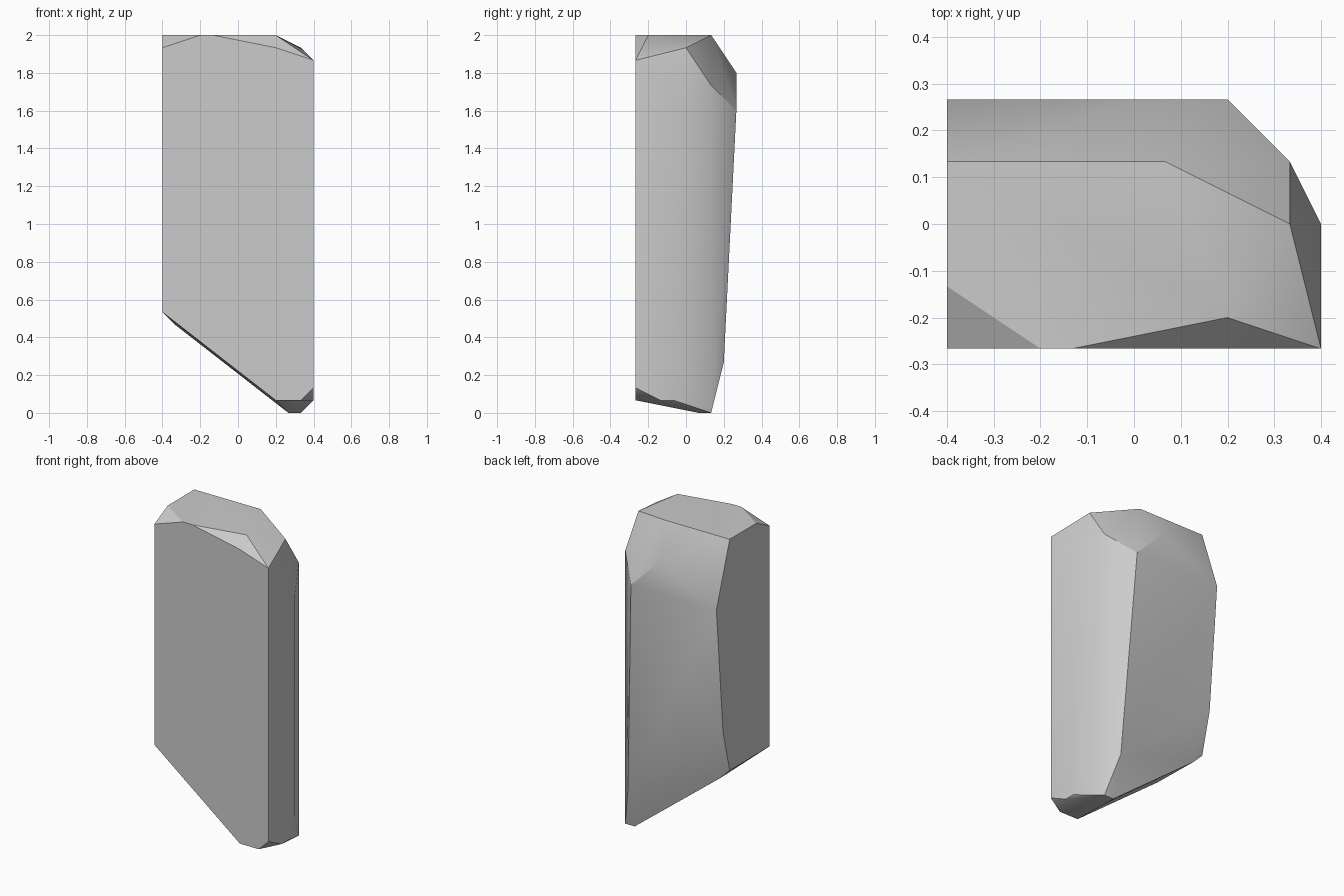
import bpy, bmesh, math
from mathutils import Vector

cube = bpy.data.objects.get("Cube")
if cube:
    bpy.data.objects.remove(cube, do_unlink=True)

U = 1 / 15  # modelling grid step

stone = bpy.data.materials.new("stone_grey")
stone.use_nodes = True
colour = (0.6, 0.6, 0.6, 1)
stone.diffuse_color = colour
stone.node_tree.nodes["Principled BSDF"].inputs["Base Color"].default_value = colour

# Corner points of the chipped slab, in grid steps
front = [(-6, -4, 8), (-6, -4, 29), (-3, -4, 30), (-2, -4, 30),
         (3, -4, 29), (6, -4, 28), (6, -4, 2), (5, -4, 1), (3, -4, 1)]
top = [(-6, -2, 30), (3, -3, 30), (1, 2, 30), (-6, 2, 30), (5, 0, 29)]
back = [(0, 4, 27), (-6, 4, 24), (3, 4, 24), (-6, 3, 12), (4, 3, 4)]
side = [(5, 2, 26), (6, 0, 24), (6, 0, 3), (6, -1, 1), (6, -2, 1)]
base = [(5, 2, 0), (4, 2, 0), (4, 1, 0), (-5, 2, 7), (-6, 2, 8)]

# Wrap the corners in a faceted skin
bm = bmesh.new()
for corner in front + top + back + side + base:
    bm.verts.new(Vector(corner) * U)
bmesh.ops.convex_hull(bm, input=bm.verts)
bmesh.ops.delete(bm, geom=[v for v in bm.verts if not v.link_faces], context='VERTS')
bmesh.ops.dissolve_limit(bm, angle_limit=math.radians(0.5),
                         verts=bm.verts, edges=bm.edges)
bmesh.ops.recalc_face_normals(bm, faces=bm.faces)

mesh = bpy.data.meshes.new("stone_slab")
bm.to_mesh(mesh)
bm.free()
mesh.materials.append(stone)
slab = bpy.data.objects.new("stone_slab", mesh)
bpy.context.collection.objects.link(slab)

# Soft facets with crisp main edges
bpy.context.view_layer.objects.active = slab
slab.select_set(True)
bpy.ops.object.shade_smooth_by_angle(angle=math.radians(30))
